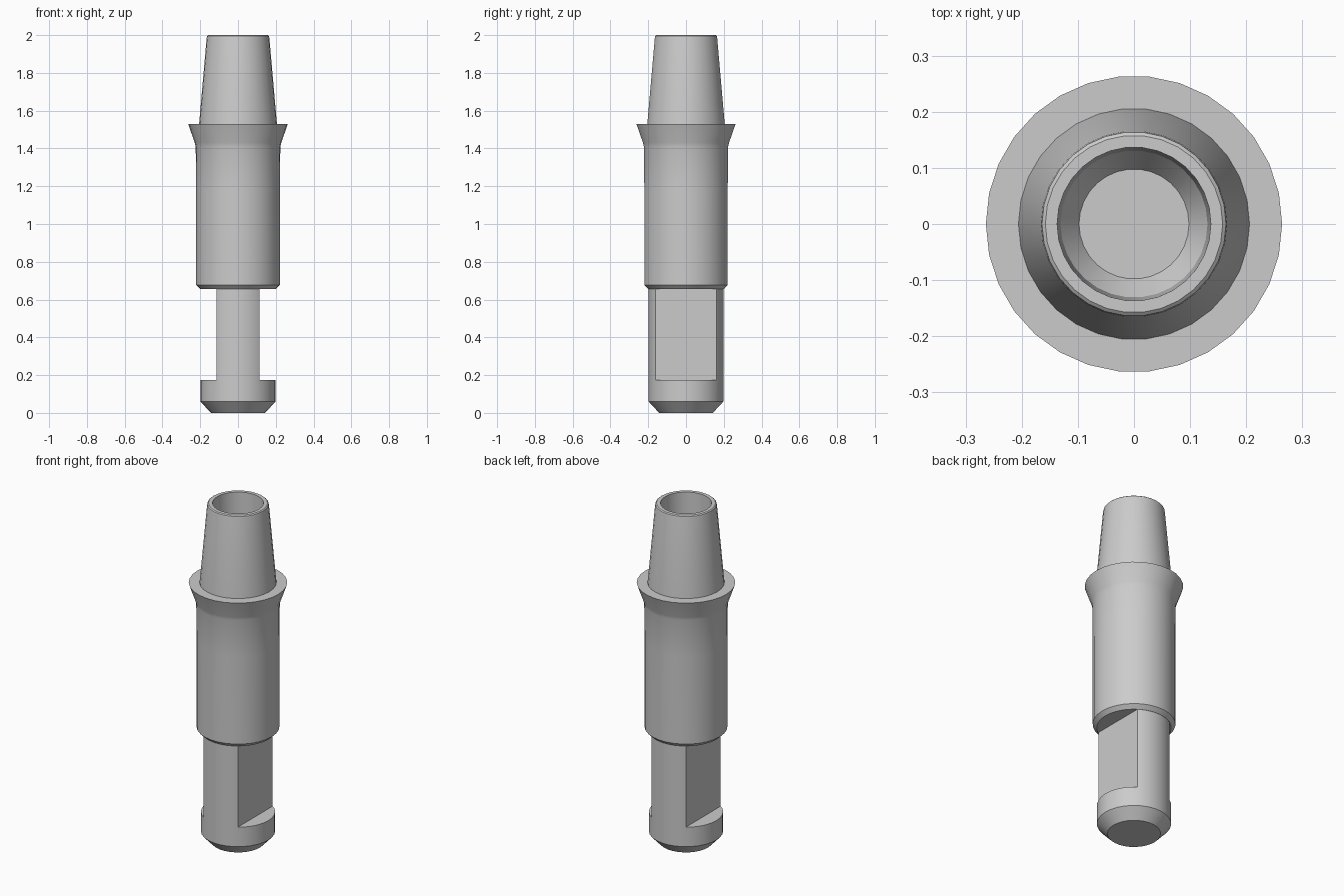
import bpy
import math

SIDES = 30

old = bpy.data.objects.get("Cube")
if old:
    bpy.data.objects.remove(old, do_unlink=True)

grey = bpy.data.materials.new("machined grey")
grey.use_nodes = True
colour = (0.6, 0.6, 0.6, 1)
grey.diffuse_color = colour
grey.node_tree.nodes["Principled BSDF"].inputs["Base Color"].default_value = colour


def lathe(name, profile):
    """Turn (radius, height) points, listed outside from the bottom up, into a capped solid."""
    verts, faces = [], []
    for r, z in profile:
        for i in range(SIDES):
            a = math.tau * i / SIDES
            verts.append((r * math.cos(a), r * math.sin(a), z))
    for k in range(len(profile) - 1):
        for i in range(SIDES):
            j = (i + 1) % SIDES
            a, b = k * SIDES, (k + 1) * SIDES
            faces.append((a + i, a + j, b + j, b + i))
    faces.append(tuple(reversed(range(SIDES))))
    faces.append(tuple(range(len(verts) - SIDES, len(verts))))
    mesh = bpy.data.meshes.new(name)
    mesh.from_pydata(verts, [], faces)
    mesh.materials.append(grey)
    obj = bpy.data.objects.new(name, mesh)
    bpy.context.collection.objects.link(obj)
    return obj


def select(obj):
    bpy.ops.object.select_all(action='DESELECT')
    obj.select_set(True)
    bpy.context.view_layer.objects.active = obj


def shade(obj):
    select(obj)
    bpy.ops.object.shade_smooth_by_angle(angle=math.radians(25))


# Sleeve: chamfered barrel, flared collar, tapered nose and blind bore
sleeve = lathe("sleeve", [
    (0.2, 0.655), (0.222, 0.677), (0.222, 1.19), (0.224, 1.41),
    (0.229, 1.43), (0.264, 1.53),
    (0.206, 1.53), (0.166, 1.985), (0.164, 1.995), (0.158, 2.0),
    (0.137, 2.0), (0.131, 1.6), (0.098, 1.55)])
shade(sleeve)

# Shank: round bar with a chamfered foot
shank = lathe("shank", [(0.143, 0), (0.199, 0.06), (0.199, 0.66)])

# Two opposite wrench flats milled into the shank
for side in (-1, 1):
    bpy.ops.mesh.primitive_cube_add(size=1, location=(side * 0.263, 0, 0.475))
    cutter = bpy.context.object
    cutter.name = "flat_cutter"
    cutter.scale = (0.3, 0.6, 0.6)
    cutter.hide_render = True
    select(shank)
    cut = shank.modifiers.new("flat", 'BOOLEAN')
    cut.operation = 'DIFFERENCE'
    cut.solver = 'EXACT'
    cut.object = cutter
    bpy.ops.object.modifier_apply(modifier=cut.name)
    bpy.data.objects.remove(cutter, do_unlink=True)
shade(shank)
